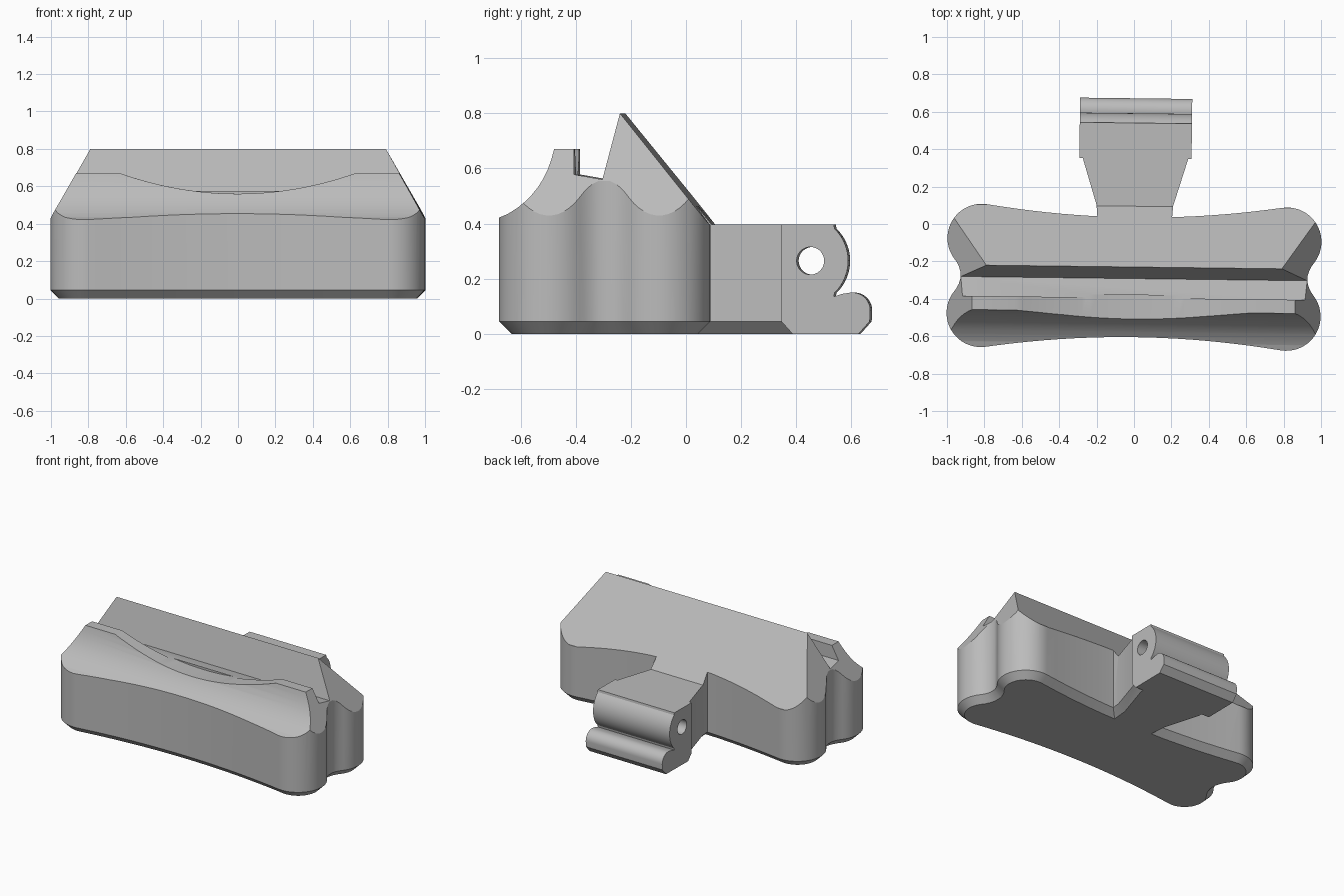
import bpy, bmesh, math
from mathutils import Matrix, Vector

cube = bpy.data.objects.get("Cube")
if cube:
    bpy.data.objects.remove(cube)

MID_Y = -0.285      # centre line of the body
TILT = math.radians(-0.7)

grey = bpy.data.materials.new("light_grey")
grey.use_nodes = True
COLOUR = (0.5, 0.5, 0.5, 1)
grey.diffuse_color = COLOUR
grey.node_tree.nodes["Principled BSDF"].inputs["Base Color"].default_value = COLOUR


def prism(name, points, axis, start, end, chamfer=0):
    """Extrude a 2D outline along an axis, with an optional chamfer at the start."""
    place = {"x": lambda a, b: (start, a, b),
             "y": lambda a, b: (a, start, b),
             "z": lambda a, b: (a, b, start)}[axis]
    bm = bmesh.new()
    base = bm.faces.new([bm.verts.new(place(a, b)) for a, b in points])
    rim = list(base.verts)
    step = Vector([(end - start) * (axis == k) for k in "xyz"])
    top = bmesh.ops.extrude_face_region(bm, geom=[base], use_keep_orig=True)["geom"]
    bmesh.ops.translate(bm, vec=step, verts=[v for v in top if isinstance(v, bmesh.types.BMVert)])
    bmesh.ops.recalc_face_normals(bm, faces=bm.faces[:])
    if chamfer:
        bmesh.ops.inset_region(bm, faces=[base], thickness=chamfer, use_even_offset=True)
        low = set(base.verts)
        ring = [v for v in bm.verts if v not in low and abs(v.co.z - start) < 1e-5]
        bmesh.ops.translate(bm, vec=(0, 0, chamfer), verts=ring)
    mesh = bpy.data.meshes.new(name)
    bm.to_mesh(mesh)
    bm.free()
    obj = bpy.data.objects.new(name, mesh)
    bpy.context.collection.objects.link(obj)
    mesh.materials.append(grey)
    return obj


def combine(target, tool, operation):
    """Apply a boolean and discard the tool object."""
    mod = target.modifiers.new(operation, "BOOLEAN")
    mod.operation = operation
    mod.solver = "EXACT"
    mod.object = tool
    bpy.context.view_layer.objects.active = target
    bpy.ops.object.modifier_apply(modifier=mod.name)
    bpy.data.objects.remove(tool)


def arc(cx, cy, r, a0, a1, n):
    angles = [math.radians(a0 + (a1 - a0) * i / n) for i in range(n + 1)]
    return [(cx + r * math.cos(a), cy + r * math.sin(a)) for a in angles]


# Waisted body outline: shallow hollow, round lobe, hollow end
hollow = [(x, 0.32 + 0.063 * (x / 0.8) ** 2) for x in [0.079 * i for i in range(10)]]
lobe = arc(0.817, 0.2, 0.183, 98, -37, 20)
waist = [(0.927 + 4.44 * d * d, d) for d in (0.07, 0.045, 0.02)]
quarter = [p for p in hollow if p[0] > 0.2] + lobe + waist
right_side = quarter + [(x, -y) for x, y in reversed(quarter)]
right_side += [(x, -y) for x, y in reversed(hollow) if x < 0.2]
right_side = [(x, y + MID_Y) for x, y in right_side]

# Flared neck joins the middle of the back
neck = [(0.285, 0.45), (0.285, 0.36), (0.205, 0.1), (0.2, 0.04)]
half = neck + right_side
outline = half + [(-x, y) for x, y in reversed(half) if x > 1e-6]
body = prism("body", outline, "z", 0, 0.9, chamfer=0.045)

# Side section: concave front, lip, groove, ridge, back slope and ledge
section = [(-0.85, -0.1), (-0.85, 0.40), (-0.672, 0.42), (-0.635, 0.435), (-0.6, 0.457),
           (-0.575, 0.477), (-0.55, 0.502), (-0.527, 0.53), (-0.507, 0.562),
           (-0.49, 0.598), (-0.477, 0.635), (-0.468, 0.67), (-0.395, 0.67),
           (-0.395, 0.578), (-0.292, 0.56), (-0.23, 0.8), (0.095, 0.397),
           (0.9, 0.397), (0.9, -0.1)]
combine(body, prism("section_cutter", section, "x", -1.2, 1.2), "INTERSECT")

# Sloping ends
ends = [(1.2, -0.2), (1.2, 0.076), (0.79, 0.8), (0.75, 0.87)]
ends += [(-x, z) for x, z in reversed(ends)]
combine(body, prism("end_cutter", ends, "y", -1.2, 1.2), "INTERSECT")

# Dip in the front lip
dip = [(0.63 * i / 16, 0.56 + 0.11 * (i / 16) ** 2) for i in range(-16, 17)]
dip += [(0.63, 0.75), (-0.63, 0.75)]
combine(body, prism("dip_cutter", dip, "y", -0.9, -0.38), "DIFFERENCE")

# Hinge block: rounded knuckle above a small rounded lip
hinge_profile = [(0.35, 0.397), (0.35, 0.045), (0.39, 0), (0.63, 0), (0.67, 0.045)]
hinge_profile += arc(0.607, 0.085, 0.065, 0, 95, 10)
hinge_profile += [(0.57, 0.145), (0.54, 0.135)]
hinge_profile += arc(0.43, 0.265, 0.162, -46, 46, 14) + [(0.54, 0.397)]
combine(body, prism("hinge", hinge_profile, "x", -0.3, 0.3), "UNION")
pin = arc(0.455, 0.265, 0.05, 0, 350, 35)
combine(body, prism("pin_cutter", pin, "x", -0.6, 0.6), "DIFFERENCE")

# Slight turn about the body centre, then smooth the curved walls
pivot = Matrix.Translation((0, MID_Y, 0))
body.data.transform(pivot @ Matrix.Rotation(TILT, 4, "Z") @ pivot.inverted())
for obj in bpy.context.selected_objects:
    obj.select_set(False)
body.select_set(True)
bpy.context.view_layer.objects.active = body
bpy.ops.object.shade_smooth_by_angle(angle=math.radians(25))
